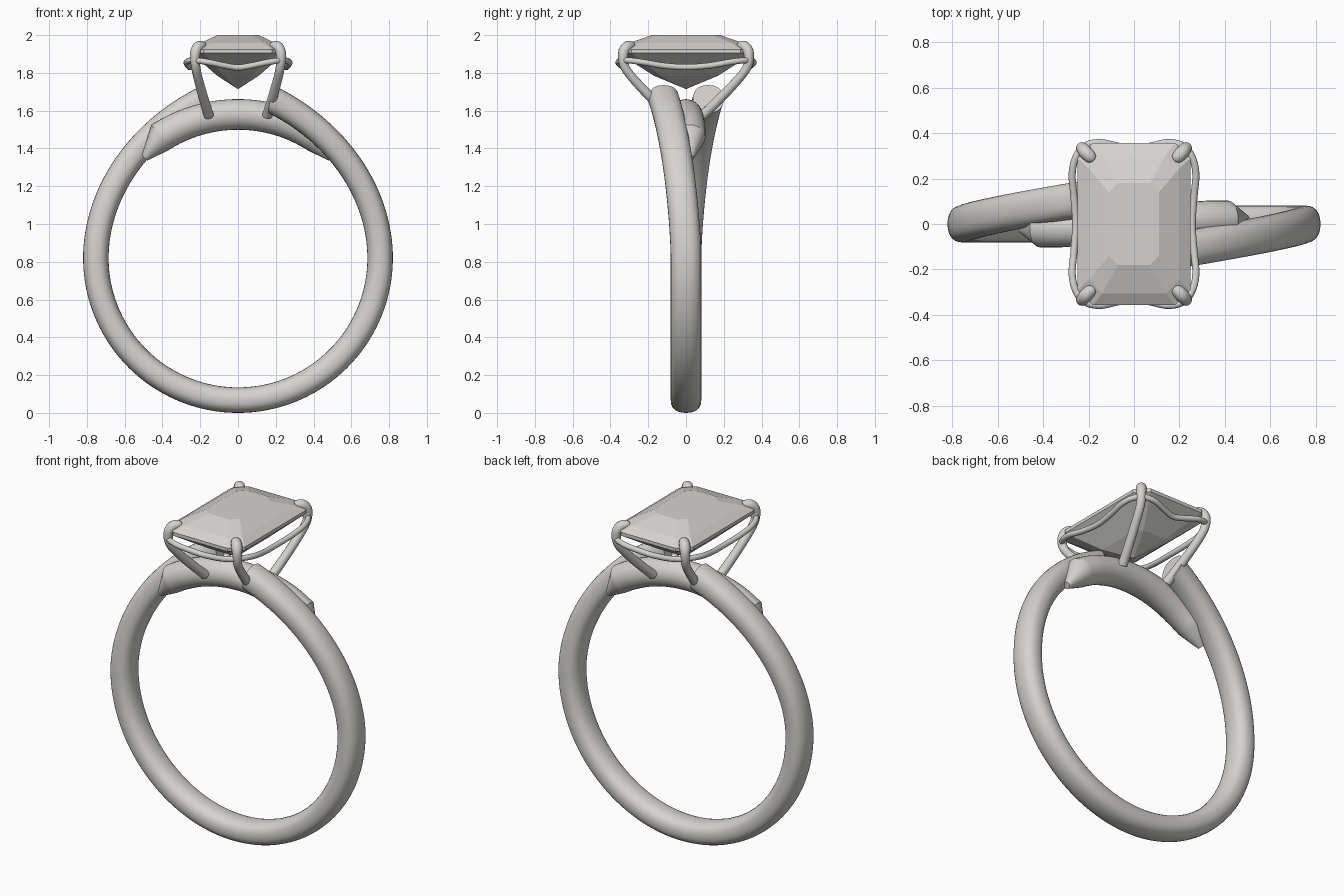
import bpy, bmesh
from math import sin, cos, pi, radians, copysign
from mathutils import Vector

cube = bpy.data.objects.get("Cube")
if cube:
    bpy.data.objects.remove(cube, do_unlink=True)

CENTRE = Vector((0, 0, 0.82))   # middle of the finger hole
Y_AXIS = Vector((0, 1, 0))
Z_AXIS = Vector((0, 0, 1))

silver = bpy.data.materials.new("pale_silver")
silver.use_nodes = True
silver.diffuse_color = (0.66, 0.65, 0.63, 1)
silver.node_tree.nodes["Principled BSDF"].inputs["Base Color"].default_value = (0.66, 0.65, 0.63, 1)


def loft(name, rings, closed=False, smooth=True):
    """Skin a list of point rings; cap the ends unless it is a closed loop."""
    bm = bmesh.new()
    loops = [[bm.verts.new(p) for p in ring] for ring in rings]
    pairs = list(zip(loops, loops[1:]))
    if closed:
        pairs.append((loops[-1], loops[0]))
    else:
        bm.faces.new(loops[0])
        bm.faces.new(loops[-1])
    for a, b in pairs:
        n = len(a)
        for i in range(n):
            j = (i + 1) % n
            bm.faces.new((a[i], a[j], b[j], b[i]))
    bmesh.ops.remove_doubles(bm, verts=bm.verts, dist=1e-5)
    bmesh.ops.recalc_face_normals(bm, faces=bm.faces)
    mesh = bpy.data.meshes.new(name)
    bm.to_mesh(mesh)
    bm.free()
    mesh.materials.append(silver)
    obj = bpy.data.objects.new(name, mesh)
    bpy.context.collection.objects.link(obj)
    if smooth:
        bpy.ops.object.select_all(action='DESELECT')
        obj.select_set(True)
        bpy.context.view_layer.objects.active = obj
        bpy.ops.object.shade_smooth_by_angle(angle=radians(35))
    return obj


def section(centre, u, v, ru, rv, power=2.0, n=28):
    """Rounded cross-section; a power above two makes it squarer."""
    ring = []
    for i in range(n):
        c, s = cos(2 * pi * i / n), sin(2 * pi * i / n)
        ring.append(centre + u * ru * copysign(abs(c) ** (2 / power), c)
                    + v * rv * copysign(abs(s) ** (2 / power), s))
    return ring


def spline(points, closed=False, steps=8):
    """Smooth path through the points; any fourth value is the radius."""
    pts = [Vector(p) for p in points]
    n = len(pts)
    pick = (lambda i: pts[i % n]) if closed else (lambda i: pts[max(0, min(n - 1, i))])
    out = []
    for i in range(n if closed else n - 1):
        a, b, c, d = (pick(i + k) for k in (-1, 0, 1, 2))
        for s in range(steps):
            t = s / steps
            out.append(0.5 * (2 * b + (c - a) * t + (2 * a - 5 * b + 4 * c - d) * t * t
                              + (3 * b - 3 * c + d - a) * t ** 3))
    if not closed:
        out.append(pts[-1])
    return out


def tube(name, points, side, closed=False):
    path = spline(points, closed)
    n = len(path)
    rings = []
    for i, p in enumerate(path):
        after = path[(i + 1) % n] if closed else path[min(i + 1, n - 1)]
        before = path[i - 1] if closed else path[max(i - 1, 0)]
        t = (after.to_3d() - before.to_3d()).normalized()
        u = (side - t * side.dot(t)).normalized()
        rings.append(section(p.to_3d(), u, t.cross(u), p[3], p[3], n=14))
    return loft(name, rings, closed)


# Band: open hoop whose two upper ends flare outward and pass each other
END = 78.5
rings = []
STEPS = 128
for i in range(STEPS + 1):
    deg = END - (180 + 2 * END) * i / STEPS
    a = radians(deg)
    out = Vector((cos(a), 0, sin(a)))
    lift = max(0, deg if deg > -90 else -180 - deg) / END
    side = -1 if deg > -90 else 1
    centre = CENTRE + out * (0.7525 + 0.107 * lift ** 2.8) + Y_AXIS * side * 0.118 * lift ** 1.5
    rings.append(section(centre, out, Y_AXIS, 0.0675 + 0.007 * lift ** 3, 0.081, 2.35))
loft("band", rings)

# Bridge: short arc under the stone with tapered ends sunk into the band
rings = []
arc = [-43] + [-33 + 66 * i / 32 for i in range(33)] + [43]
for deg in arc:
    a = radians(90 - deg)
    out = Vector((cos(a), 0, sin(a)))
    tip = abs(deg) > 40
    r = 0.02 if tip else 0.081
    centre = CENTRE + out * (0.725 if tip else 0.76) + Y_AXIS * 0.02 * max(-1, min(1, deg / 25))
    rings.append(section(centre, out, Y_AXIS, r, r * 1.02))
loft("bridge", rings)


# Stone: step-cut rectangle with clipped corners, flat facets
def clipped(hx, hy, z, cut):
    corner = [(hx, hy - cut), (hx - cut, hy)]
    quad = corner + [(-x, y) for x, y in reversed(corner)]
    quad += [(-x, -y) for x, y in quad]
    return [Vector((x, y, z)) for x, y in quad]


loft("stone", [
    clipped(0.11, 0.18, 2.0, 0.04),
    clipped(0.20, 0.305, 1.957, 0.06),
    clipped(0.248, 0.357, 1.925, 0.068),
    clipped(0.248, 0.357, 1.905, 0.068),
    clipped(0.11, 0.17, 1.785, 0.035),
    clipped(0.002, 0.002, 1.715, 0.0007),
], smooth=False)

# Prongs: four claws rising from the shank and folding over the corners
claw = [(0.178, 0.278, 1.942, 0.010), (0.186, 0.287, 1.942, 0.025),
        (0.212, 0.315, 1.935, 0.030), (0.228, 0.333, 1.895, 0.027),
        (0.222, 0.318, 1.82, 0.024), (0.195, 0.225, 1.71, 0.025),
        (0.155, 0.09, 1.575, 0.027)]
for sx, x_name in ((1, "left"), (-1, "right")):
    for sy, y_name in ((-1, "front"), (1, "back")):
        tube(f"prong_{y_name}_{x_name}", [(x * sx, y * sy, z, r) for x, y, z, r in claw],
             Vector((0.8 * sx, -0.5 * sy, 0)))

# Gallery rail: wavy wire loop joining the prongs below the stone
R = 0.016
quarter = [(0.256, 0, 1.83), (0.264, 0.12, 1.838), (0.272, 0.22, 1.855),
           (0.255, 0.295, 1.865), (0.215, 0.343, 1.865), (0.15, 0.358, 1.855),
           (0.07, 0.342, 1.838), (0, 0.33, 1.828)]
half = quarter + [(-x, y, z) for x, y, z in reversed(quarter[:-1])]
wire = half + [(x, -y, z) for x, y, z in reversed(half[1:-1])]
tube("gallery_rail", [(x, y, z, R) for x, y, z in wire], Z_AXIS, closed=True)
